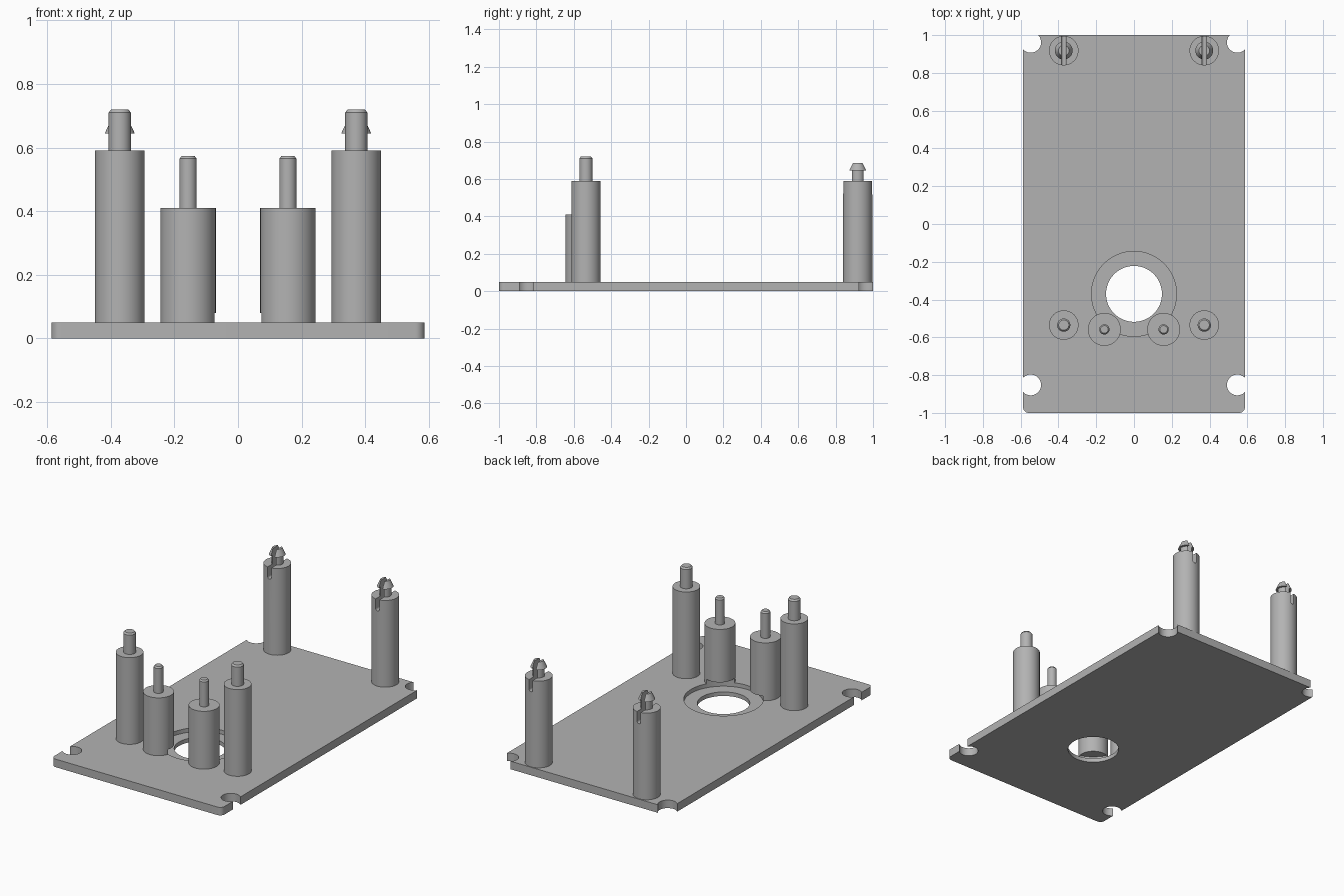
import bpy
import bmesh
import math
from mathutils import Vector

default = bpy.data.objects.get("Cube")
if default:
    bpy.data.objects.remove(default, do_unlink=True)

grey = bpy.data.materials.new("plain grey")
grey.use_nodes = True
colour = (0.45, 0.45, 0.45, 1)
grey.diffuse_color = colour
grey.node_tree.nodes["Principled BSDF"].inputs["Base Color"].default_value = colour


def finish(name, bm, location=(0, 0, 0)):
    """Turn a bmesh into a scene object."""
    bmesh.ops.recalc_face_normals(bm, faces=bm.faces)
    mesh = bpy.data.meshes.new(name)
    bm.to_mesh(mesh)
    bm.free()
    mesh.materials.append(grey)
    obj = bpy.data.objects.new(name, mesh)
    obj.location = location
    bpy.context.collection.objects.link(obj)
    return obj


def lathe(name, profile, x, y, steps=64):
    """Revolve (radius, height) pairs into a closed solid."""
    bm = bmesh.new()
    rings = []
    for r, z in profile:
        rings.append([bm.verts.new((r * math.cos(i * math.tau / steps),
                                    r * math.sin(i * math.tau / steps), z))
                      for i in range(steps)])
    for low, high in zip(rings, rings[1:]):
        for i in range(steps):
            j = (i + 1) % steps
            bm.faces.new((low[i], low[j], high[j], high[i]))
    bm.faces.new(rings[0])
    bm.faces.new(rings[-1])
    return finish(name, bm, (x, y, 0))


def box(name, low, high):
    low, high = Vector(low), Vector(high)
    bm = bmesh.new()
    bmesh.ops.create_cube(bm, size=1)
    for v in bm.verts:
        v.co = v.co * (high - low) + (low + high) / 2
    return bm if name is None else finish(name, bm)


def select_only(obj):
    bpy.ops.object.select_all(action="DESELECT")
    obj.select_set(True)
    bpy.context.view_layer.objects.active = obj


def cut(obj, cutter):
    """Subtract the cutter, then delete it."""
    cutter.hide_render = True
    mod = obj.modifiers.new("cut", "BOOLEAN")
    mod.operation, mod.solver, mod.object = "DIFFERENCE", "EXACT", cutter
    select_only(obj)
    bpy.ops.object.modifier_apply(modifier=mod.name)
    bpy.data.objects.remove(cutter, do_unlink=True)


def smooth(obj):
    select_only(obj)
    bpy.ops.object.shade_smooth_by_angle(angle=math.radians(30))


HALF_X, THICK, BORE_Y = 0.587, 0.05, -0.37


def recess_cutter(bottom):
    return lathe("recess_cutter", [(0.225, bottom), (0.225, 0.08)], 0, BORE_Y)


# Base plate with rounded front corners
bm = box(None, (-HALF_X, -1, 0), (HALF_X, 1, THICK))
corners = [e for e in bm.edges if all(v.co.y < 0 for v in e.verts)
           and abs(e.verts[0].co.z - e.verts[1].co.z) > THICK / 2]
bmesh.ops.bevel(bm, geom=corners, offset=0.03, segments=8, profile=0.5, affect="EDGES")
plate = finish("base_plate", bm)

# Centre bore with its stepped recess
cut(plate, recess_cutter(0.025))
cut(plate, lathe("bore_cutter", [(0.148, -0.1), (0.148, 0.1)], 0, BORE_Y))

# Screw notches on the long edges and back corners
for side in (-1, 1):
    for y in (-0.852, 0.962):
        cut(plate, lathe("notch_cutter", [(0.055, -0.1), (0.055, 0.1)], side * 0.547, y))
smooth(plate)

for side, label in ((-1, "right"), (1, "left")):
    # Tall front post with locating pin
    tall = lathe("front_post_" + label,
                 [(0.078, 0.04), (0.078, 0.59), (0.035, 0.59), (0.035, 0.71), (0.027, 0.72)],
                 side * 0.372, -0.535)
    smooth(tall)

    # Short post beside the bore, undercut by the recess
    short = lathe("short_post_" + label,
                  [(0.087, 0.02), (0.087, 0.41), (0.027, 0.41), (0.027, 0.565), (0.02, 0.574)],
                  side * 0.157, -0.558)
    cut(short, recess_cutter(0.0))
    smooth(short)

    # Back post with split snap-in head
    x, y = side * 0.372, 0.918
    snap = lathe("snap_post_" + label,
                 [(0.078, 0.04), (0.078, 0.59), (0.034, 0.59), (0.034, 0.645),
                  (0.047, 0.645), (0.028, 0.686)], x, y)
    slot = lathe("slot_cutter", [(0.0125, -0.2), (0.0125, 0.2)], 0, 0, 24)
    slot.rotation_euler.x = math.pi / 2
    slot.location = (x, y, 0.53)
    bpy.context.view_layer.update()
    cut(snap, slot)
    cut(snap, box("slot_cutter", (x - 0.0125, y - 0.2, 0.53), (x + 0.0125, y + 0.2, 0.8)))
    smooth(snap)
